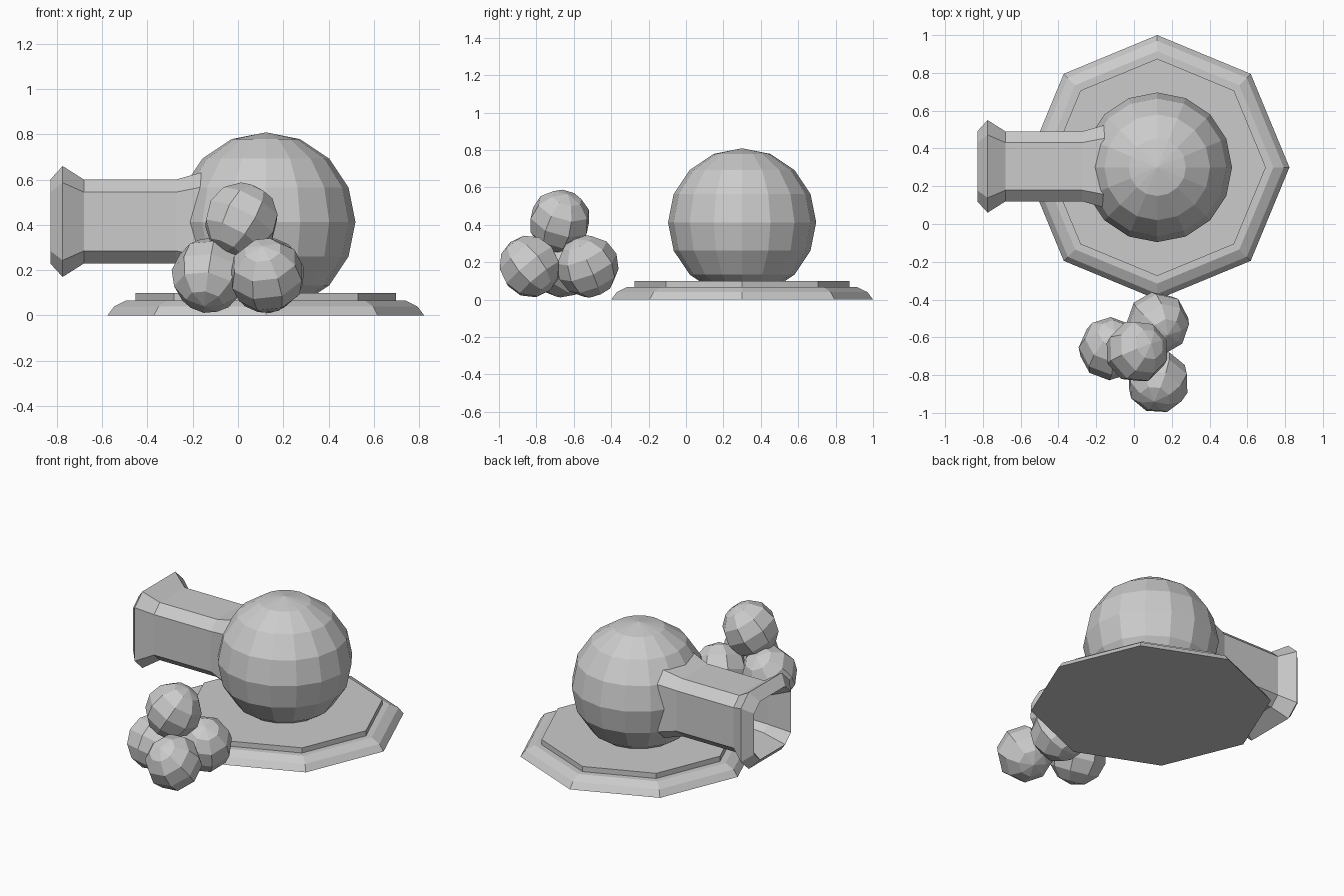
import bpy, bmesh
from math import radians, cos, sin, pi
from mathutils import Matrix, Vector

if "Cube" in bpy.data.objects:
    bpy.data.objects.remove(bpy.data.objects["Cube"])

CX, CY = 0.123, 0.30


def make_object(name, bm):
    bmesh.ops.recalc_face_normals(bm, faces=bm.faces)
    me = bpy.data.meshes.new(name)
    bm.to_mesh(me)
    bm.free()
    ob = bpy.data.objects.new(name, me)
    bpy.context.collection.objects.link(ob)
    return ob


def skin(name, rings):
    """Bridge a list of equal-length point rings and cap both ends."""
    bm = bmesh.new()
    loops = [[bm.verts.new(p) for p in ring] for ring in rings]
    n = len(loops[0])
    for a, b in zip(loops, loops[1:]):
        for i in range(n):
            j = (i + 1) % n
            bm.faces.new((a[i], a[j], b[j], b[i]))
    bm.faces.new(loops[0])
    bm.faces.new(loops[-1])
    return make_object(name, bm)


def ball(name, centre, radius, segments, rings, tilt=(0, 0, 0)):
    bm = bmesh.new()
    rot = Matrix.Identity(4)
    for angle, axis in zip(tilt, 'XYZ'):
        rot = Matrix.Rotation(radians(angle), 4, axis) @ rot
    bmesh.ops.create_uvsphere(bm, u_segments=segments, v_segments=rings,
                              radius=radius,
                              matrix=Matrix.Translation(centre) @ rot)
    return make_object(name, bm)


# Stepped octagonal base
base_profile = [(0.70, 0), (0.67, 0.04), (0.615, 0.067), (0.575, 0.067), (0.575, 0.10)]
skin("base", [[(CX + r * cos(k * pi / 4), CY + r * sin(k * pi / 4), z)
               for k in range(8)] for r, z in base_profile])

# Round body
ball("body", (CX, CY, 0.413), 0.396, 16, 8)

# Barrel: chamfered square section with flared muzzle and hollow bore
section = [(1, .7), (.68, 1), (-.68, 1), (-1, .7), (-1, -.7), (-.68, -1), (.68, -1), (1, -.7)]
barrel_profile = [(-0.08, 0.22), (-0.17, 0.215), (-0.275, 0.185), (-0.68, 0.185),
                  (-0.775, 0.245), (-0.828, 0.187), (-0.70, 0.13), (-0.60, 0.12)]
skin("barrel", [[(x, 0.305 + r * a, 0.415 + r * b) for a, b in section]
                for x, r in barrel_profile])

# Pile of four balls
pile = [((0.127, -0.525, 0.177), (25, 15, 10)),
        ((-0.127, -0.66, 0.177), (-20, 30, 40)),
        ((0.127, -0.835, 0.177), (35, -20, 15)),
        ((0.015, -0.675, 0.42), (20, 25, 70))]
for i, (centre, tilt) in enumerate(pile):
    ball(f"ball_{i + 1}", centre, 0.168, 8, 6, tilt)
